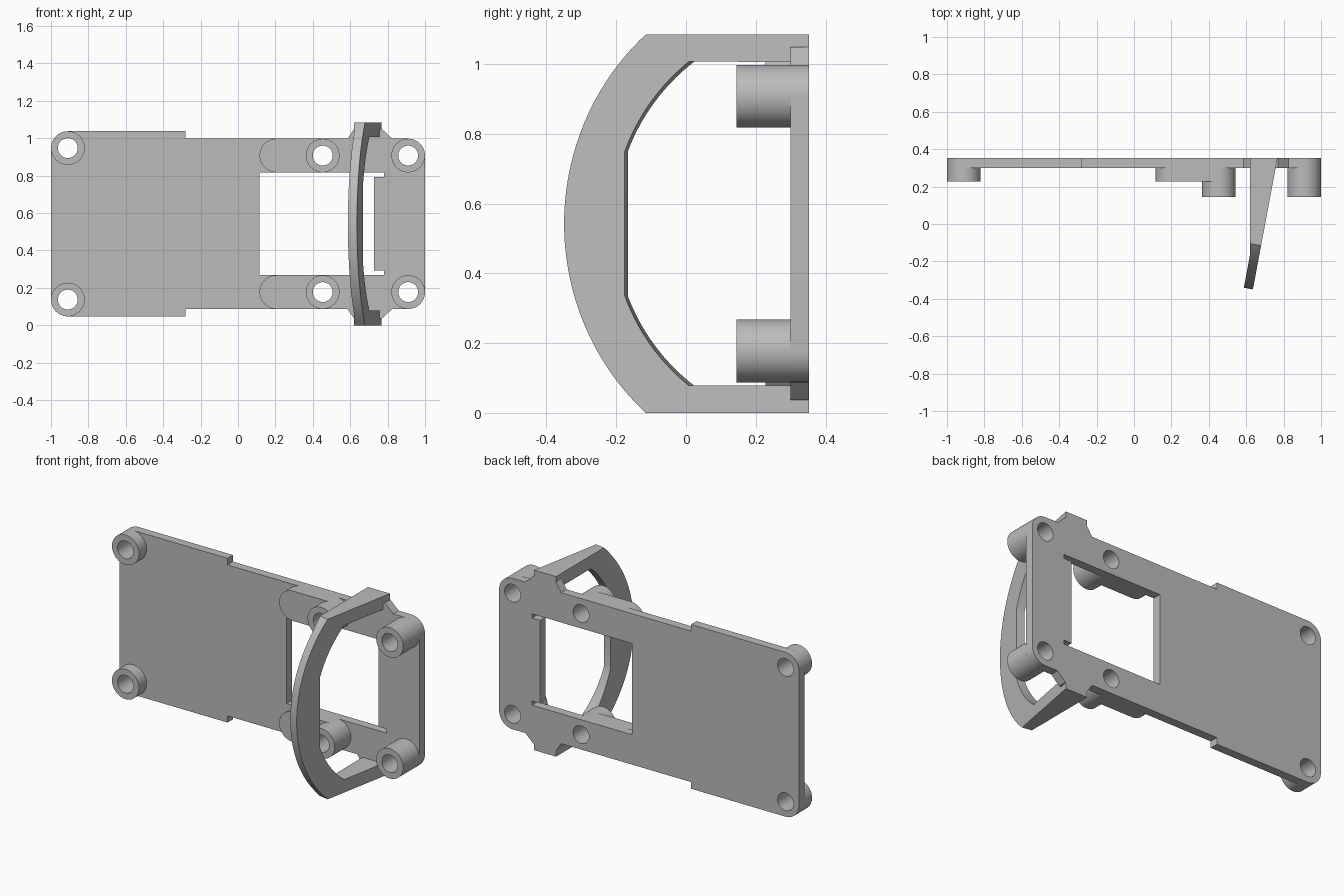
import bpy, bmesh
from math import sin, cos, radians, pi, atan2
from mathutils import Vector

if "Cube" in bpy.data.objects:
    bpy.data.objects.remove(bpy.data.objects["Cube"])

MID = 0.5425                     # height of the symmetry plane
FRONT, BACK = 0.3, 0.352         # plate faces
R, HOLE = 0.09, 0.053            # boss and screw hole radii

grey = bpy.data.materials.new("plain_grey")
grey.use_nodes = True
grey.diffuse_color = (0.5, 0.5, 0.5, 1)
grey.node_tree.nodes["Principled BSDF"].inputs["Base Color"].default_value = (0.5, 0.5, 0.5, 1)


def arc(cx, cy, r, a0, a1, n=12):
    """Points on an arc, angles in degrees."""
    return [(cx + r * cos(radians(a0 + (a1 - a0) * i / n)),
             cy + r * sin(radians(a0 + (a1 - a0) * i / n))) for i in range(n + 1)]


def prism(name, points, direction):
    """Extrude a planar outline along a direction."""
    bm = bmesh.new()
    face = bm.faces.new([bm.verts.new(p) for p in points])
    new = bmesh.ops.extrude_face_region(bm, geom=[face], use_keep_orig=True)["geom"]
    bmesh.ops.translate(bm, vec=Vector(direction),
                        verts=[g for g in new if isinstance(g, bmesh.types.BMVert)])
    bmesh.ops.recalc_face_normals(bm, faces=bm.faces)
    mesh = bpy.data.meshes.new(name)
    bm.to_mesh(mesh)
    bm.free()
    mesh.materials.append(grey)
    obj = bpy.data.objects.new(name, mesh)
    bpy.context.collection.objects.link(obj)
    return obj


def slab(name, outline, y0, y1):
    """Extrude an x / height-from-middle outline from y0 to y1."""
    return prism(name, [(x, y0, MID + h) for x, h in outline], (0, y1 - y0, 0))


def combine(obj, cutter, operation="DIFFERENCE"):
    """Apply a boolean and discard the cutter."""
    mod = obj.modifiers.new("cut", "BOOLEAN")
    mod.operation, mod.solver, mod.object = operation, "EXACT", cutter
    bpy.context.view_layer.update()
    result = bpy.data.meshes.new_from_object(obj.evaluated_get(bpy.context.evaluated_depsgraph_get()))
    obj.modifiers.clear()
    obj.data = result
    bpy.data.objects.remove(cutter)


def drill(obj, x, h):
    combine(obj, slab("drill", arc(x, h, HOLE, 0, 354, 59), -0.5, 0.6))


def finish(obj):
    bpy.ops.object.select_all(action="DESELECT")
    obj.select_set(True)
    bpy.context.view_layer.objects.active = obj
    bpy.ops.object.shade_smooth_by_angle(angle=radians(25))


# Screw bosses: name, x, height from middle, front y, back y
bosses = [("end_boss", -0.91, 0.405, 0.228, FRONT),
          ("middle_boss", 0.453, 0.365, 0.145, 0.228),
          ("front_boss", 0.91, 0.365, 0.145, FRONT)]

# Back plate: upper half outline, mirrored below
upper = (arc(0.91, 0.365, R, 0, 90)
         + [(0.825, 0.455), (0.77, 0.506), (0.62, 0.506), (0.585, 0.455),
            (-0.28, 0.455), (-0.28, 0.495)]
         + arc(-0.91, 0.405, R, 90, 180))
plate = slab("back_plate", upper + [(x, -h) for x, h in reversed(upper)], FRONT, BACK)

# Window with two corner notches
edge = [(0.115, 0.275), (0.78, 0.275), (0.78, 0.25), (0.727, 0.25)]
combine(plate, slab("window", edge + [(x, -h) for x, h in reversed(edge)], 0.2, 0.5))
for _, x, h, _, _ in bosses:
    for side in (1, -1):
        drill(plate, x, side * h)
finish(plate)

# Bosses and the long pads under the middle ones
for side, label in ((1, "upper"), (-1, "lower")):
    for name, x, h, y0, y1 in bosses:
        boss = slab(f"{label}_{name}", arc(x, side * h, R, 0, 354, 59), y0, y1)
        drill(boss, x, side * h)
        finish(boss)
    pad = slab(f"{label}_pad", arc(0.453, side * 0.365, R, -90, 90, 30)
               + arc(0.205, side * 0.365, R, 90, 270, 30), 0.228, FRONT)
    drill(pad, 0.453, side * 0.365)
    finish(pad)

# Guard hoop: side outline, sheared, trimmed by the tapered top outline
cy, outer, inner = 0.377, 0.729, 0.587
a_out = 180 - math_deg if (math_deg := atan2(MID, 0.487) * 180 / pi) else 0
a_in0 = 180 - atan2(0.4625, 0.357) * 180 / pi
a_in1 = 180 - atan2(0.208, 0.552) * 180 / pi
side_outline = ([(0.6, MID)] + arc(cy, 0, outer, a_out, 360 - a_out, 48) + [(0.6, -MID), (0.6, -0.4625)]
                + arc(cy, 0, inner, 360 - a_in0, 360 - a_in1, 14)
                + arc(cy, 0, inner, a_in1, a_in0, 14) + [(0.6, 0.4625)])
hoop = prism("guard_hoop", [(0.4, y + 0.045, MID + h) for y, h in side_outline], (0.6, -0.108, 0))
taper = [(0.62, BACK), (0.767, BACK), (0.617, -0.45), (0.567, -0.45), (0.62, -0.166)]
combine(hoop, prism("taper", [(x, y, -0.2) for x, y in taper], (0, 0, 1.6)), "INTERSECT")
finish(hoop)
